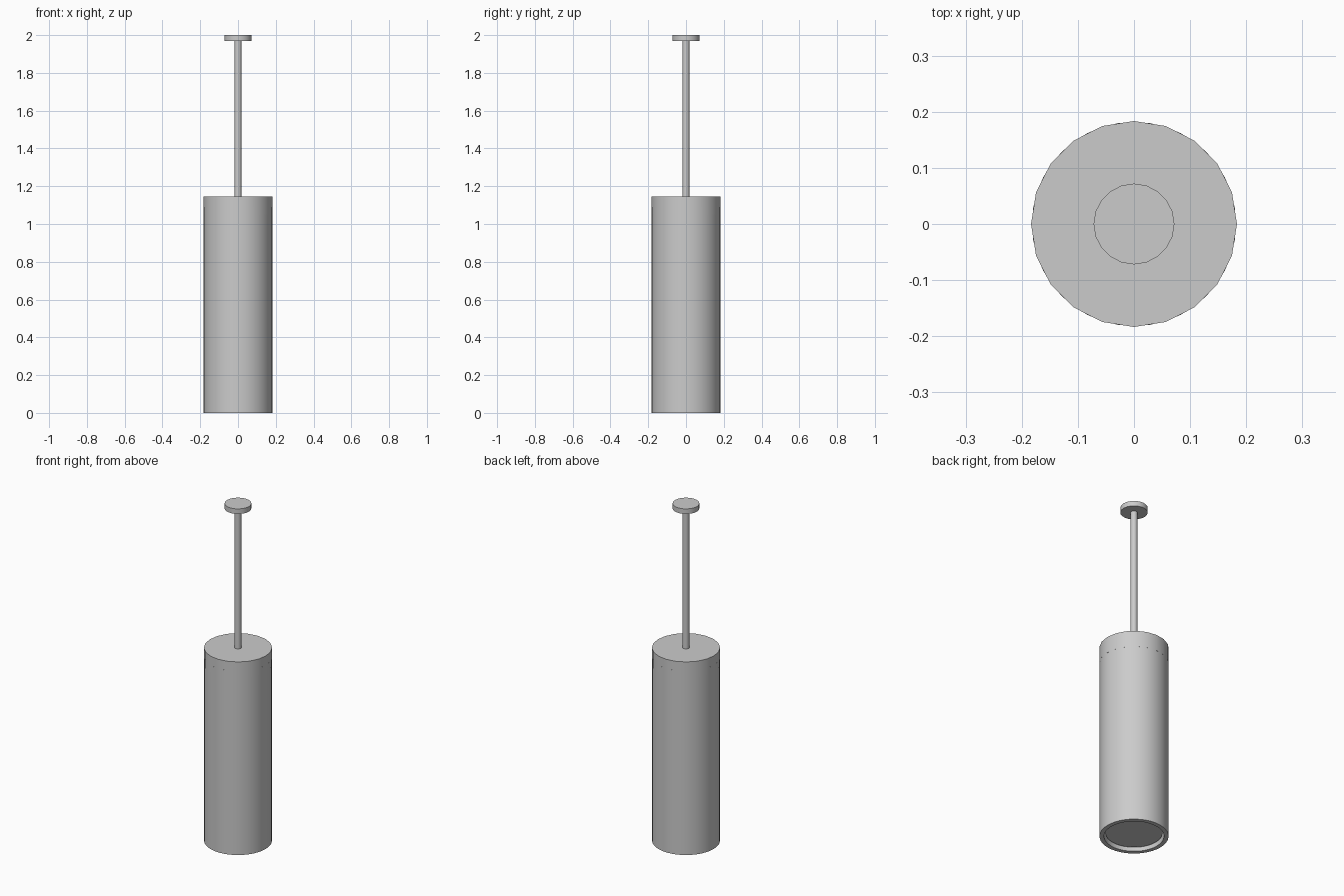
import bpy
import bmesh
import math

if "Cube" in bpy.data.objects:
    bpy.data.objects.remove(bpy.data.objects["Cube"])


def lathe(name, profile, sides, closed=False, smooth=True):
    """Revolve (radius, z) points about z; end rings are capped unless closed."""
    bm = bmesh.new()
    rings = []
    for r, z in profile:
        rings.append([bm.verts.new((r * math.cos(2 * math.pi * i / sides),
                                    r * math.sin(2 * math.pi * i / sides), z))
                      for i in range(sides)])
    pairs = list(zip(rings, rings[1:]))
    if closed:
        pairs.append((rings[-1], rings[0]))
    for a, b in pairs:
        for i in range(sides):
            j = (i + 1) % sides
            bm.faces.new((a[i], a[j], b[j], b[i]))
    if not closed:
        bm.faces.new(rings[0][::-1])
        bm.faces.new(rings[-1])
    bmesh.ops.recalc_face_normals(bm, faces=bm.faces)
    mesh = bpy.data.meshes.new(name)
    bm.to_mesh(mesh)
    bm.free()
    obj = bpy.data.objects.new(name, mesh)
    bpy.context.collection.objects.link(obj)
    if smooth:
        bpy.ops.object.select_all(action='DESELECT')
        obj.select_set(True)
        bpy.context.view_layer.objects.active = obj
        bpy.ops.object.shade_smooth_by_angle(angle=math.radians(30))
    return obj


# Hollow shade tube, open at the bottom
lathe("shade", [(0.182, 0.0), (0.182, 1.09), (0.158, 1.09), (0.158, 0.0)], 40, closed=True)

# Light diffuser recessed in the opening
lathe("diffuser", [(0.150, 0.02), (0.150, 0.05), (0.158, 0.05), (0.158, 0.06)], 40)

# Faceted top cap
lathe("top_cap", [(0.1835, 1.05), (0.1835, 1.145)], 20)

# Hanging rod
lathe("rod", [(0.018, 1.14), (0.018, 1.975)], 20)

# Ceiling plate
lathe("ceiling_plate", [(0.072, 1.97), (0.072, 2.0)], 20)
